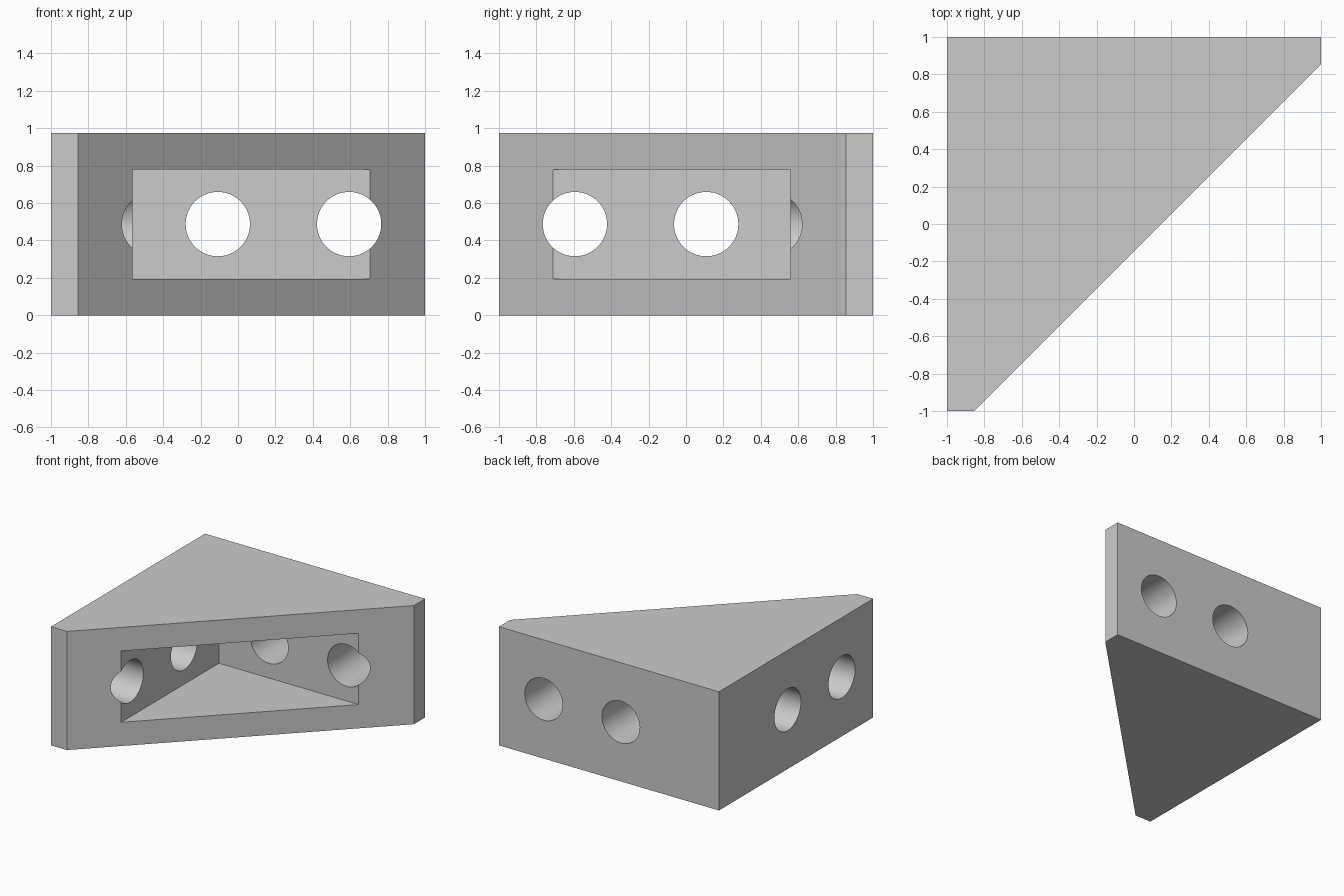
import bpy, bmesh, math
from mathutils import Matrix, Vector

default = bpy.data.objects.get("Cube")
if default:
    bpy.data.objects.remove(default, do_unlink=True)

HEIGHT = 0.975
MID = HEIGHT / 2
HOLE_R = 0.172

grey = bpy.data.materials.new("light_grey")
grey.use_nodes = True
colour = (0.6, 0.6, 0.6, 1)
grey.diffuse_color = colour
grey.node_tree.nodes["Principled BSDF"].inputs["Base Color"].default_value = colour


def add_object(name, bm):
    bmesh.ops.recalc_face_normals(bm, faces=bm.faces)
    mesh = bpy.data.meshes.new(name)
    bm.to_mesh(mesh)
    bm.free()
    mesh.materials.append(grey)
    obj = bpy.data.objects.new(name, mesh)
    bpy.context.collection.objects.link(obj)
    return obj


def prism(name, outline, z0, z1):
    bm = bmesh.new()
    base = bm.faces.new([bm.verts.new((x, y, z0)) for x, y in outline])
    top = bmesh.ops.extrude_face_region(bm, geom=[base], use_keep_orig=True)
    verts = [v for v in top["geom"] if isinstance(v, bmesh.types.BMVert)]
    bmesh.ops.translate(bm, verts=verts, vec=(0, 0, z1 - z0))
    return add_object(name, bm)


def drill(name, centre, turn):
    bm = bmesh.new()
    bmesh.ops.create_cone(bm, cap_ends=True, segments=64, radius1=HOLE_R,
                          radius2=HOLE_R, depth=4,
                          matrix=Matrix.Translation(Vector(centre)) @ turn)
    return add_object(name, bm)


# Triangular block with two clipped corners
block = prism("corner_bracket",
              [(-1, -1), (-0.855, -1), (1, 0.855), (1, 1), (-1, 1)], 0, HEIGHT)

# Square cutter leaves a triangular pocket in the slanted face
cutters = [prism("pocket_cutter",
                 [(-0.565, -1.5), (1.5, -1.5), (1.5, 0.56), (-0.565, 0.56)],
                 0.195, 0.78)]

# Two bolt holes through each wall, mirrored about the diagonal
along_y = Matrix.Rotation(math.pi / 2, 4, "X")
along_x = Matrix.Rotation(math.pi / 2, 4, "Y")
for d in (-0.108, 0.594):
    cutters.append(drill("back_hole_cutter", (d, 0, MID), along_y))
    cutters.append(drill("side_hole_cutter", (0, -d, MID), along_x))

for cutter in cutters:
    mod = block.modifiers.new(cutter.name, "BOOLEAN")
    mod.operation = "DIFFERENCE"
    mod.solver = "EXACT"
    mod.object = cutter

# Bake the cuts and discard the cutters
bpy.context.view_layer.update()
evaluated = block.evaluated_get(bpy.context.evaluated_depsgraph_get())
cut_mesh = bpy.data.meshes.new_from_object(evaluated)
block.modifiers.clear()
block.data = cut_mesh
for cutter in cutters:
    bpy.data.objects.remove(cutter, do_unlink=True)

# Round the hole walls, keep the corners crisp
bpy.ops.object.select_all(action="DESELECT")
block.select_set(True)
bpy.context.view_layer.objects.active = block
bpy.ops.object.shade_smooth_by_angle(angle=math.radians(30))
